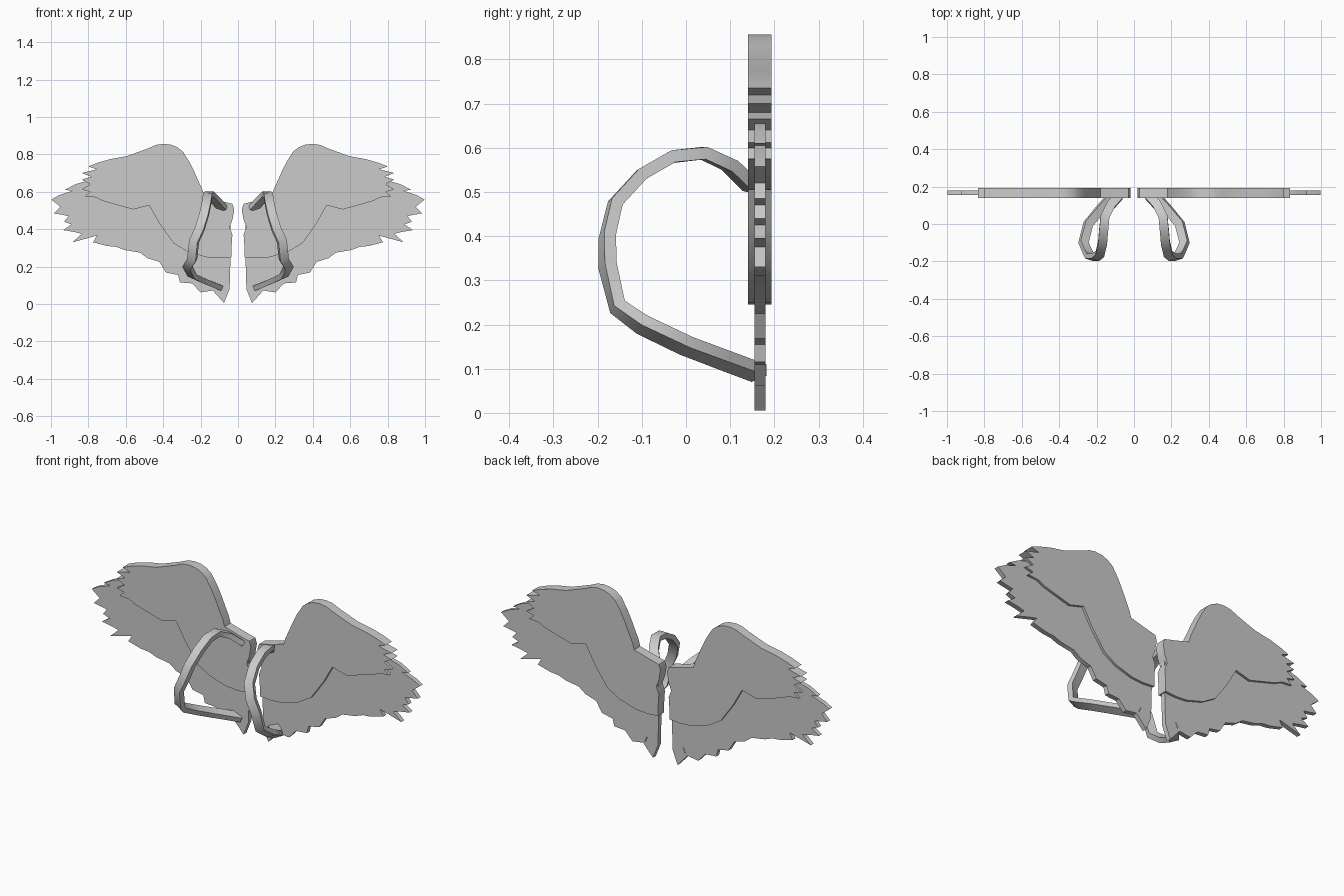
import bpy, bmesh, math
from mathutils import Vector

if "Cube" in bpy.data.objects:
    bpy.data.objects.remove(bpy.data.objects["Cube"])

grey = bpy.data.materials.new("light grey")
grey.diffuse_color = (0.6, 0.6, 0.6, 1)
grey.use_nodes = True
grey.node_tree.nodes["Principled BSDF"].inputs["Base Color"].default_value = grey.diffuse_color


def finish(bm, name):
    """Turn a right-hand part into a smooth-shaded, mirrored object."""
    bmesh.ops.recalc_face_normals(bm, faces=bm.faces)
    me = bpy.data.meshes.new(name)
    bm.to_mesh(me)
    bm.free()
    me.materials.append(grey)
    ob = bpy.data.objects.new(name, me)
    bpy.context.collection.objects.link(ob)
    bpy.context.view_layer.objects.active = ob
    ob.select_set(True)
    bpy.ops.object.shade_smooth_by_angle(angle=math.radians(35))
    ob.select_set(False)
    ob.modifiers.new("mirror", 'MIRROR')
    return ob


def slab(name, outline, y0, y1):
    """Extrude an x-z outline from y0 to y1."""
    bm = bmesh.new()
    face = bm.faces.new([bm.verts.new((x, y0, z)) for x, z in outline])
    ext = bmesh.ops.extrude_face_region(bm, geom=[face])
    for v in ext["geom"]:
        if isinstance(v, bmesh.types.BMVert):
            v.co.y = y1
    bmesh.ops.triangulate(bm, faces=[f for f in bm.faces if len(f.verts) > 4])
    return finish(bm, name)


# Thick upper layer of short feathers
upper = [(.035, .25), (.035, .30), (.03, .37), (.045, .41), (.03, .45), (.02, .505),
         (.03, .535), (.09, .55), (.18, .575), (.19, .61), (.215, .665), (.235, .71),
         (.26, .76), (.295, .815), (.325, .838), (.36, .852), (.40, .856), (.44, .85),
         (.48, .832), (.595, .79), (.68, .775), (.75, .755), (.80, .735), (.755, .72),
         (.835, .70), (.785, .68), (.835, .665), (.79, .64), (.835, .612), (.79, .60),
         (.82, .575), (.76, .57), (.72, .55), (.56, .505), (.475, .528), (.42, .43),
         (.345, .325), (.27, .28), (.17, .25), (.10, .245)]
slab("upper_wing", upper, .14, .193)

# Thin lower layer of long feathers
lower = [(.04, .45), (.04, .25), (.045, .08), (.075, .005), (.135, .072), (.20, .062),
         (.245, .11), (.31, .115), (.32, .155), (.385, .168), (.42, .225), (.485, .245),
         (.525, .275), (.605, .288), (.65, .305), (.70, .31), (.775, .33), (.755, .365),
         (.885, .33), (.835, .375), (.875, .385), (.935, .395), (.89, .425), (.93, .44),
         (.905, .47), (.985, .485), (.95, .52), (.998, .558), (.955, .582), (.885, .605),
         (.925, .61), (.87, .64), (.80, .66), (.60, .66), (.40, .60), (.20, .50)]
slab("lower_feathers", lower, .155, .18)

# Shoulder strap: flat band whose face turns towards the loop centre
path = [Vector(p) for p in [
    (.10, .165, .09), (.17, .09, .118), (.245, .0, .152), (.27, -.10, .20),
    (.245, -.155, .24), (.235, -.178, .335), (.205, -.178, .40), (.182, -.16, .475),
    (.168, -.10, .54), (.162, -.03, .58), (.155, .04, .588), (.125, .10, .56),
    (.08, .15, .51)]]
centre = Vector((.17, -.01, .36))
bm = bmesh.new()
rings = []
for i, p in enumerate(path):
    t = (path[min(i + 1, len(path) - 1)] - path[max(i - 1, 0)]).normalized()
    n = centre - p
    n = (n - t * n.dot(t)).normalized()
    w = t.cross(n)
    rings.append([bm.verts.new(p + w * a * .024 + n * b * .014)
                  for a, b in ((-1, -1), (1, -1), (1, 1), (-1, 1))])
for a, b in zip(rings, rings[1:]):
    for k in range(4):
        bm.faces.new((a[k], a[(k + 1) % 4], b[(k + 1) % 4], b[k]))
bm.faces.new(rings[0])
bm.faces.new(rings[-1])
finish(bm, "shoulder_strap")
